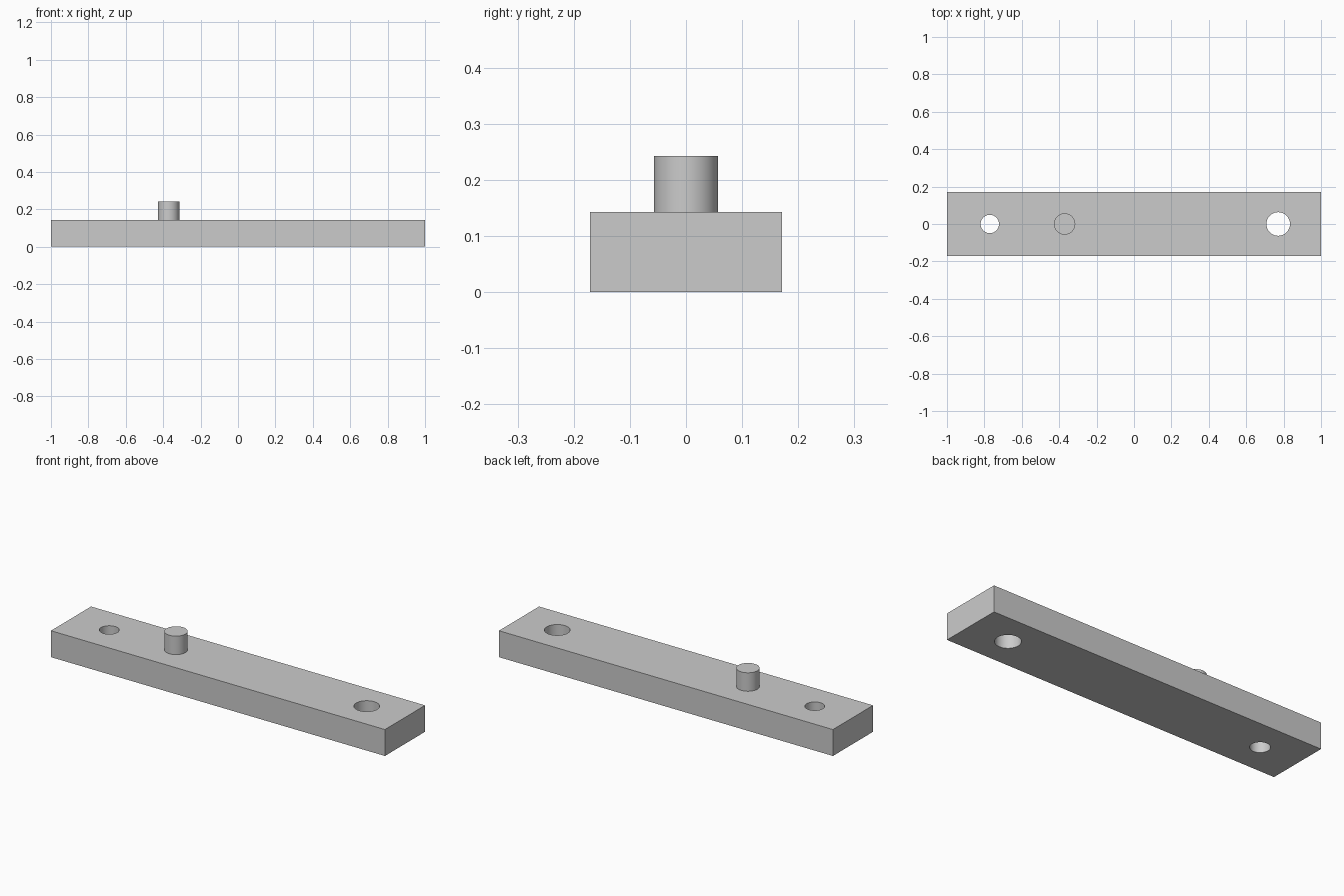
import bpy
import math

LENGTH, DEPTH, THICK = 2.0, 0.343, 0.143
PEG_X, PEG_R, PEG_TOP = -0.371, 0.057, 0.243
HOLES = {"small_hole": (-0.771, 0.049), "large_hole": (0.771, 0.063)}

cube = bpy.data.objects.get("Cube")
if cube:
    bpy.data.objects.remove(cube, do_unlink=True)

# Single plain grey material
grey = bpy.data.materials.new("plain_grey")
grey.use_nodes = True
colour = (0.6, 0.6, 0.6, 1)
grey.diffuse_color = colour
grey.node_tree.nodes["Principled BSDF"].inputs["Base Color"].default_value = colour


def cylinder(name, x, radius, bottom, top):
    bpy.ops.mesh.primitive_cylinder_add(
        vertices=64, radius=radius, depth=top - bottom,
        location=(x, 0, (top + bottom) / 2))
    obj = bpy.context.object
    obj.name = name
    obj.data.materials.append(grey)
    return obj


def smooth(obj):
    bpy.ops.object.select_all(action="DESELECT")
    obj.select_set(True)
    bpy.context.view_layer.objects.active = obj
    bpy.ops.object.shade_smooth_by_angle(angle=math.radians(30))


# Flat bar
bpy.ops.mesh.primitive_cube_add(size=1, location=(0, 0, THICK / 2))
bar = bpy.context.object
bar.name = "bar"
bar.scale = (LENGTH, DEPTH, THICK)
bpy.ops.object.transform_apply(location=False, rotation=False, scale=True)
bar.data.materials.append(grey)

# Through holes near both ends
for name, (x, radius) in HOLES.items():
    cutter = cylinder(name + "_cutter", x, radius, -THICK, 2 * THICK)
    cutter.hide_render = True
    cut = bar.modifiers.new(name, "BOOLEAN")
    cut.operation = "DIFFERENCE"
    cut.solver = "EXACT"
    cut.object = cutter
    bpy.context.view_layer.objects.active = bar
    bpy.ops.object.modifier_apply(modifier=cut.name)
    bpy.data.objects.remove(cutter, do_unlink=True)
smooth(bar)

# Upright peg
peg = cylinder("peg", PEG_X, PEG_R, THICK, PEG_TOP)
smooth(peg)
